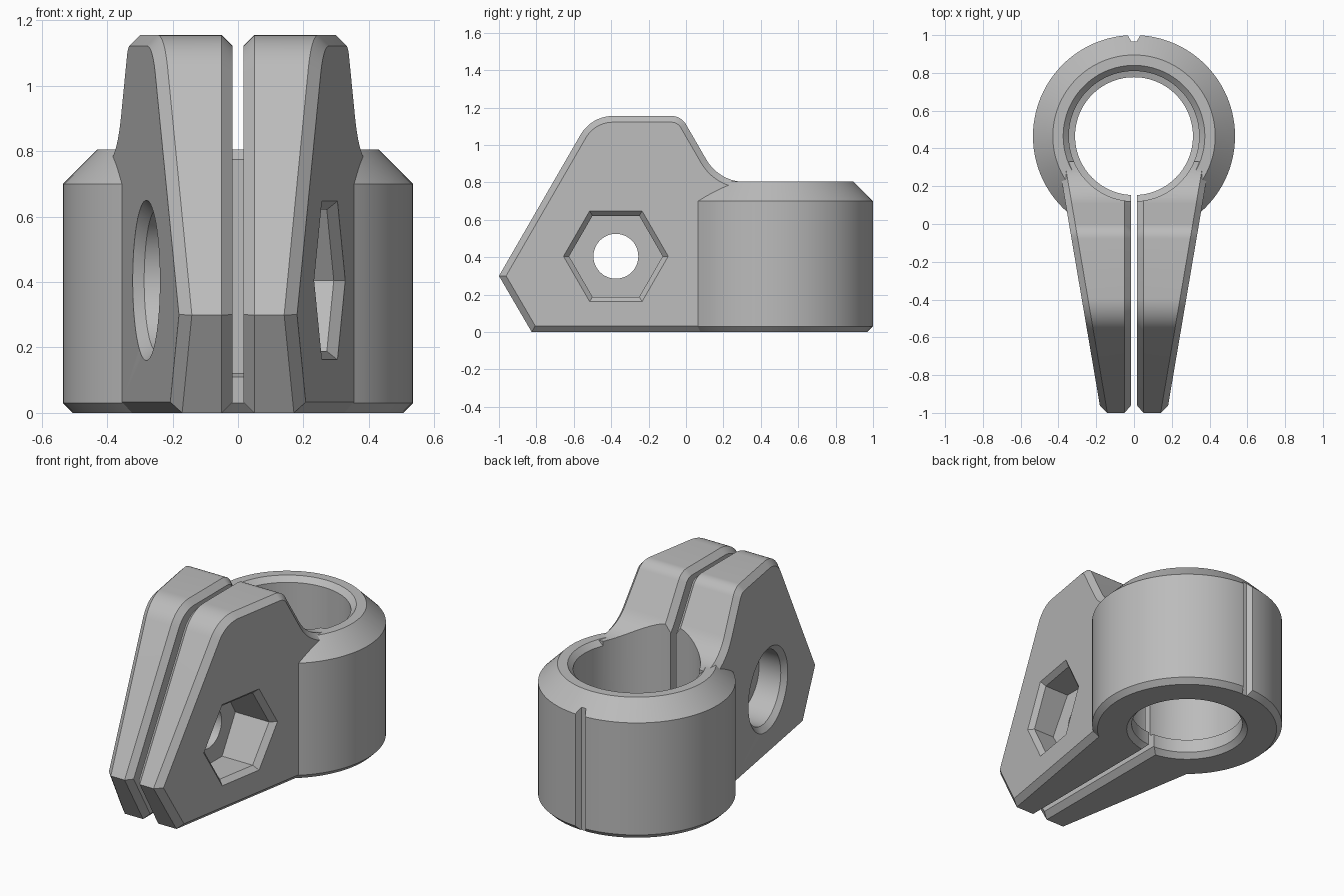
import bpy
import bmesh
from math import sin, cos, pi, tan, radians
from mathutils import Vector

cube = bpy.data.objects.get("Cube")
if cube:
    bpy.data.objects.remove(cube, do_unlink=True)

RING_Y = 0.465
BOLT_Y, BOLT_Z = -0.375, 0.405
EDGE = 0.033          # chamfer width
GAP = 0.017           # half width of the slot

grey = bpy.data.materials.new("plain grey")
grey.use_nodes = True
grey.diffuse_color = (0.5, 0.5, 0.5, 1)
grey.node_tree.nodes["Principled BSDF"].inputs["Base Color"].default_value = grey.diffuse_color


def loft(name, loops):
    """Solid skin through equal-length loops, capped at both ends."""
    bm = bmesh.new()
    rows = [[bm.verts.new(p) for p in loop] for loop in loops]
    for a, b in zip(rows, rows[1:]):
        for i in range(len(a)):
            j = (i + 1) % len(a)
            bm.faces.new((a[i], a[j], b[j], b[i]))
    bm.faces.new(rows[0][::-1])
    bm.faces.new(rows[-1])
    bmesh.ops.recalc_face_normals(bm, faces=bm.faces)
    mesh = bpy.data.meshes.new(name)
    bm.to_mesh(mesh)
    bm.free()
    mesh.materials.append(grey)
    obj = bpy.data.objects.new(name, mesh)
    bpy.context.collection.objects.link(obj)
    return obj


def turned(name, steps, n=96):
    """Lathe solid about the ring axis from (radius, height) steps."""
    return loft(name, [[(r * cos(2 * pi * i / n), RING_Y + r * sin(2 * pi * i / n), z)
                        for i in range(n)] for r, z in steps])


def prism(name, outline, z0, z1):
    return loft(name, [[(x, y, z) for x, y in outline] for z in (z0, z1)])


def combine(target, other, operation):
    mod = target.modifiers.new(operation, "BOOLEAN")
    mod.operation, mod.solver, mod.object = operation, "EXACT", other
    bpy.context.view_layer.objects.active = target
    bpy.ops.object.modifier_apply(modifier=mod.name)
    bpy.data.objects.remove(other, do_unlink=True)


def fillet(prev, corner, nxt, r, n=10):
    """Arc points rounding a corner."""
    c = Vector(corner)
    u, v = (Vector(prev) - c).normalized(), (Vector(nxt) - c).normalized()
    half = u.angle(v) / 2
    centre = c + (u + v).normalized() * (r / sin(half))
    start, end = c + u * (r / tan(half)) - centre, c + v * (r / tan(half)) - centre
    total = start.angle(end)
    return [centre + (start * sin(total * (1 - k / n)) + end * sin(total * k / n)) / sin(total)
            for k in range(n + 1)]


def inset(points, d):
    """Mitred inward offset of a clockwise outline."""
    out = []
    for i, p in enumerate(points):
        a = (p - points[i - 1]).normalized()
        b = (points[(i + 1) % len(points)] - p).normalized()
        na, nb = Vector((a.y, -a.x)), Vector((b.y, -b.x))
        out.append(p + (na + nb) * (d / (1 + na.dot(nb))))
    return out


def flank(y):
    """Half width of the tapered lug at depth y."""
    return 0.18 + 0.17 * (y + 0.965)


# Side outline of a lug, as (y, z)
corners = [(0.33, 0), (-0.825, 0), (-1, 0.3), (-0.506, 1.155), (-0.026, 1.155),
           (0.178, 0.802), (0.33, 0.802)]
outline = [Vector(c) for c in corners[:3]]
for k, r in ((3, 0.2), (4, 0.09), (5, 0.24)):
    outline += fillet(corners[k - 1], corners[k], corners[k + 1], r)
outline.append(Vector(corners[6]))
small = inset(outline, EDGE)

# Ring with chamfered rims, opened at the front for the lugs
clamp = turned("clamp_body", [(0.505, 0), (0.535, 0.03), (0.535, 0.7), (0.43, 0.805),
                              (0.375, 0.805), (0.33, 0.76)])
combine(clamp, prism("gap_cutter", [(-0.2, -0.3), (0.2, -0.3), (0.2, 0.2), (-0.2, 0.2)],
                     -0.1, 1), "DIFFERENCE")

# Pair of tapered lugs
for side in (1, -1):
    lug = loft("lug", [[(side * GAP, p.x, p.y) for p in small],
                       [(side * (GAP + EDGE), p.x, p.y) for p in outline],
                       [(side * (flank(p.x) - EDGE), p.x, p.y) for p in outline],
                       [(side * flank(p.x), p.x, p.y) for p in small]])
    combine(clamp, lug, "UNION")

# Bore with a narrow lip at the base
combine(clamp, turned("bore_cutter", [(0.35, -0.01), (0.34, 0), (0.312, 0.03), (0.312, 0.11),
                                      (0.345, 0.12), (0.345, 1.3)]), "DIFFERENCE")


def pocket(name, side, n, r, floor):
    """Recess in a lug flank with a chamfered mouth."""
    def loop(radius, depth):
        pts = []
        for i in range(n):
            a = 2 * pi * i / n
            y, z = BOLT_Y + radius * cos(a), BOLT_Z + radius * sin(a)
            x = floor if depth is None else flank(y) - depth
            pts.append((side * x, y, z))
        return pts
    lip = 0.03
    return loft(name, [loop(r - lip, None), loop(r - lip, lip), loop(r, 0), loop(r + lip, -lip)])


# Bolt hole, nut pocket and screw head pocket
bolt = loft("bolt_cutter", [[(x, BOLT_Y + 0.12 * cos(2 * pi * i / 48),
                              BOLT_Z + 0.12 * sin(2 * pi * i / 48)) for i in range(48)]
                            for x in (-0.6, 0.6)])
combine(clamp, bolt, "DIFFERENCE")
combine(clamp, pocket("nut_cutter", 1, 6, 0.28, 0.07), "DIFFERENCE")
combine(clamp, pocket("head_cutter", -1, 64, 0.245, 0.07), "DIFFERENCE")

# Index groove down the back
combine(clamp, prism("groove_cutter", [(-0.015, 0.967), (0.015, 0.967), (0.045, 1.02),
                                       (-0.045, 1.02)], -0.1, 1), "DIFFERENCE")

bpy.ops.object.select_all(action="DESELECT")
clamp.select_set(True)
bpy.context.view_layer.objects.active = clamp
bpy.ops.object.shade_smooth_by_angle(angle=radians(25))
